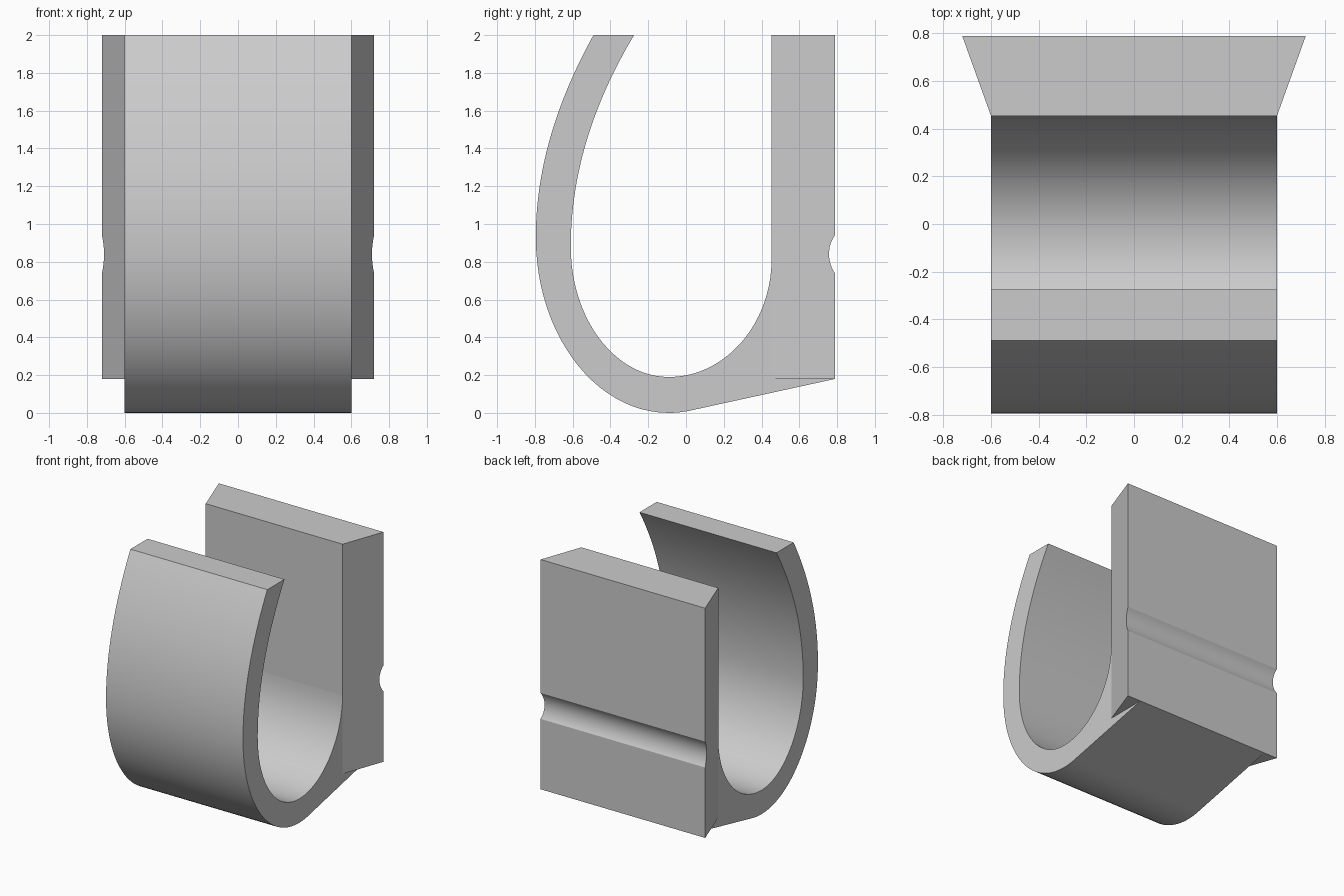
import bpy
import bmesh
import math
from mathutils import Vector
from mathutils.geometry import interpolate_bezier

if "Cube" in bpy.data.objects:
    bpy.data.objects.remove(bpy.data.objects["Cube"])

HALF_WIDTH = 0.6
FLARE = 0.36          # sideways spread of the back block per unit of depth
BLOCK_FRONT, BLOCK_BACK, BLOCK_BOTTOM, TOP = 0.453, 0.79, 0.18, 2.0

grey = bpy.data.materials.new("plain_grey")
grey.use_nodes = True
grey.diffuse_color = (0.6, 0.6, 0.6, 1)
grey.node_tree.nodes["Principled BSDF"].inputs["Base Color"].default_value = (0.6, 0.6, 0.6, 1)


def curve(a, corner, b, pull, steps=24):
    """Rounded path from a to b, pulled towards a corner point."""
    a, c, b = (Vector((p[0], p[1], 0)) for p in (a, corner, b))
    pts = interpolate_bezier(a, a.lerp(c, pull), b.lerp(c, pull), b, steps)
    return [(p.x, p.y) for p in pts]


def extrude_profile(name, profile, half_width):
    """Solid from a (y, z) outline; half_width gives the reach in x at each y."""
    bm = bmesh.new()
    sides = [[bm.verts.new((s * half_width(y), y, z)) for y, z in profile] for s in (-1, 1)]
    for side in sides:
        bm.faces.new(side)
    left, right = sides
    for i in range(len(profile)):
        bm.faces.new((left[i - 1], left[i], right[i], right[i - 1]))
    bmesh.ops.recalc_face_normals(bm, faces=bm.faces)
    mesh = bpy.data.meshes.new(name)
    bm.to_mesh(mesh)
    bm.free()
    mesh.materials.append(grey)
    obj = bpy.data.objects.new(name, mesh)
    bpy.context.collection.objects.link(obj)
    bpy.ops.object.select_all(action='DESELECT')
    obj.select_set(True)
    bpy.context.view_layer.objects.active = obj
    bpy.ops.object.shade_smooth_by_angle(angle=math.radians(25))


ROUND, SOFT = 0.5523, 2 / 3

# Hook: outer sweep downwards, sloping underside, then inner sweep back up
outer = curve((-0.49, TOP), (-0.795, 1.45), (-0.795, 0.93), SOFT)
outer += curve((-0.795, 0.93), (-0.795, 0), (-0.09, 0), ROUND)[1:]
outer += curve((-0.09, 0), (-0.03, 0), (0.03, 0.014), SOFT, 6)[1:]
underside = [(BLOCK_BACK, BLOCK_BOTTOM), (BLOCK_FRONT, BLOCK_BOTTOM)]
inner = curve((BLOCK_FRONT, 0.80), (0.44, 0.19), (-0.09, 0.19), ROUND)
inner += curve((-0.09, 0.19), (-0.61, 0.19), (-0.61, 0.88), ROUND)[1:]
inner += curve((-0.61, 0.88), (-0.61, 1.44), (-0.275, TOP), SOFT)[1:]
extrude_profile("hook", outer + underside + inner, lambda y: HALF_WIDTH)

# Dovetail block with a shallow round groove across its back
radius, groove_z = 0.176, 0.84
groove_y = BLOCK_BACK + 0.143
spread = math.acos((groove_y - BLOCK_BACK) / radius)
groove = []
for i in range(17):
    a = spread * (i / 8 - 1)
    groove.append((groove_y - radius * math.cos(a), groove_z + radius * math.sin(a)))
block = [(BLOCK_FRONT, BLOCK_BOTTOM), (BLOCK_BACK, BLOCK_BOTTOM)] + groove
block += [(BLOCK_BACK, TOP), (BLOCK_FRONT, TOP)]
extrude_profile("dovetail_block", block, lambda y: HALF_WIDTH + FLARE * (y - BLOCK_FRONT))
